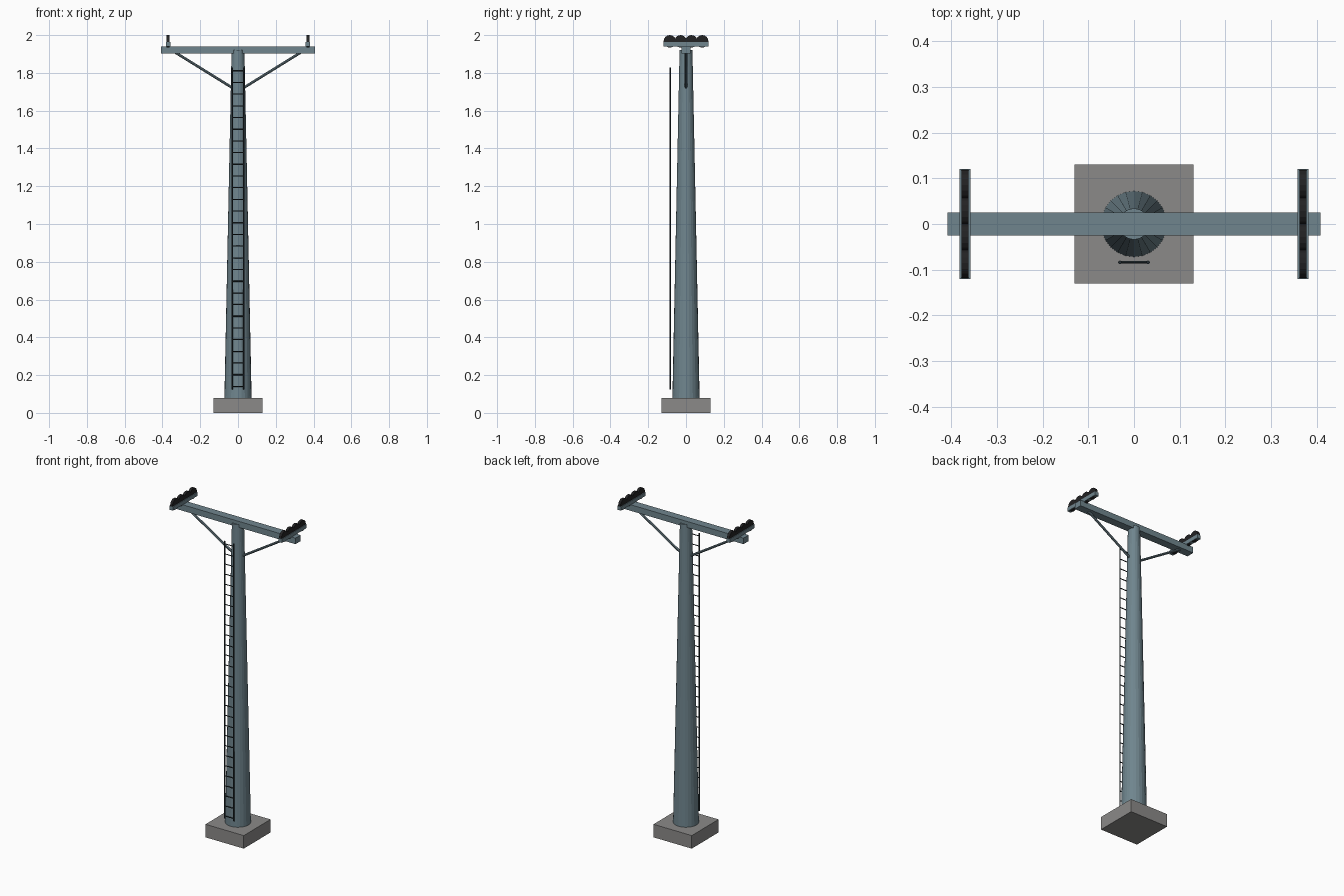
import bpy
from mathutils import Vector

cube = bpy.data.objects.get("Cube")
if cube:
    bpy.data.objects.remove(cube, do_unlink=True)


def material(name, rgb):
    m = bpy.data.materials.new(name)
    m.use_nodes = True
    m.diffuse_color = (*rgb, 1)
    m.node_tree.nodes["Principled BSDF"].inputs["Base Color"].default_value = (*rgb, 1)
    return m


STEEL = material("blue grey steel", (0.16, 0.235, 0.27))
CONCRETE = material("concrete grey", (0.26, 0.255, 0.25))
LADDER = material("dark ladder steel", (0.02, 0.03, 0.035))
LAMP = material("black lamp housing", (0.016, 0.016, 0.017))


def finish(name, mat):
    ob = bpy.context.object
    ob.name = name
    ob.data.materials.append(mat)
    return ob


def box(name, center, size, mat):
    bpy.ops.mesh.primitive_cube_add(size=1, location=center)
    ob = finish(name, mat)
    ob.scale = size
    bpy.ops.object.transform_apply(location=False, rotation=False, scale=True)
    return ob


def rod(name, a, b, radius, mat, sides=8, tip=None):
    """Straight or tapered cylinder between two points."""
    a, b = Vector(a), Vector(b)
    bpy.ops.mesh.primitive_cone_add(
        vertices=sides, radius1=radius, radius2=radius if tip is None else tip,
        depth=(b - a).length, location=(a + b) / 2,
        rotation=(b - a).to_track_quat("Z", "Y").to_euler())
    return finish(name, mat)


# Footing, tapered pole and cross arm
box("footing", (0, 0, 0.04), (0.26, 0.26, 0.08), CONCRETE)
rod("pole", (0, 0, 0.08), (0, 0, 1.92), 0.072, STEEL, 24, 0.034)
box("cross_arm", (0, 0, 1.922), (0.816, 0.05, 0.037), STEEL)

# Braces and lamp banks on both ends
for side, s in (("left", 1), ("right", -1)):
    rod(f"{side}_brace", (0.025 * s, 0, 1.718), (0.33 * s, 0, 1.907), 0.007, STEEL)
    box(f"{side}_lamp_bar", (0.37 * s, 0, 1.952), (0.024, 0.24, 0.023), STEEL)
    for i in range(4):
        y = (i - 1.5) * 0.057
        rod(f"{side}_lamp_{i + 1}", (0.362 * s, y, 1.967), (0.378 * s, y, 1.967),
            0.033, LAMP, 16)
    # Ladder rail
    rod(f"{side}_ladder_rail", (0.031 * s, -0.084, 0.125), (0.031 * s, -0.084, 1.828),
        0.004, LADDER)

# Ladder rungs
for i in range(28):
    z = 0.14 + i * 0.0619
    rod(f"ladder_rung_{i + 1}", (-0.031, -0.084, z), (0.031, -0.084, z), 0.003, LADDER, 6)
